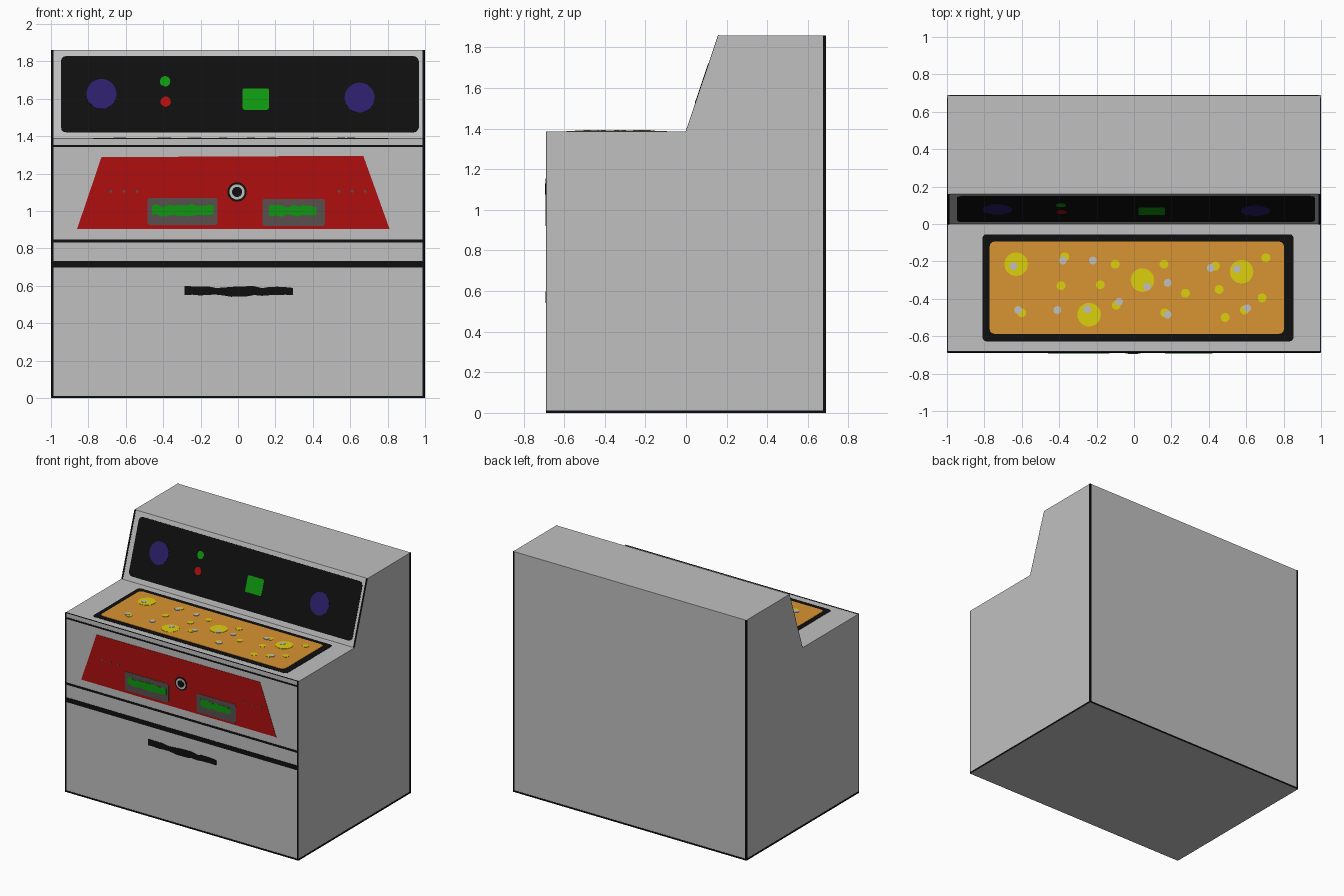
import bpy, bmesh, math, random
from mathutils import Vector

if "Cube" in bpy.data.objects:
    bpy.data.objects.remove(bpy.data.objects["Cube"])

random.seed(4)

def srgb(*c):
    return [((v / 255 + 0.055) / 1.055) ** 2.4 if v > 10 else v / 255 / 12.92 for v in c] + [1]

def material(name, *c):
    m = bpy.data.materials.new(name)
    m.diffuse_color = srgb(*c)
    m.use_nodes = True
    m.node_tree.nodes["Principled BSDF"].inputs["Base Color"].default_value = m.diffuse_color
    return m

GREY = material("light grey", 192, 192, 192)
BLACK = material("black", 15, 15, 15)
RED = material("red", 175, 15, 15)
GREEN = material("green", 15, 150, 15)
SLATE = material("dark grey", 88, 80, 78)
PURPLE = material("purple", 44, 30, 105)
ORANGE = material("orange", 217, 147, 50)
YELLOW = material("yellow", 222, 208, 12)

# Face frames: origin, horizontal axis, vertical axis (normal = u x v)
X, Y, Z = Vector((1, 0, 0)), Vector((0, 1, 0)), Vector((0, 0, 1))
D, TOP, STEP = 0.687, 1.385, 0.002
SLOPE = 0.16 / 0.475
FRONT = (-Y * D, X, Z)
BACK = (Y * D, -X, Z)
RIGHT = (X * 0.998, Y, Z)
LEFT = (-X * 0.998, -Y, Z)
COUNTER = (Z * TOP, X, Y)
PANEL = (-Y * TOP * SLOPE, X, Y * SLOPE + Z)

def finish(name, bm, mat):
    bmesh.ops.recalc_face_normals(bm, faces=bm.faces)
    me = bpy.data.meshes.new(name)
    bm.to_mesh(me)
    bm.free()
    me.materials.append(mat)
    ob = bpy.data.objects.new(name, me)
    bpy.context.collection.objects.link(ob)

def plates(name, outlines, frame, layer, mat):
    """Thin extruded plates lying on a face; higher layers stand above lower ones."""
    o, u, v = frame
    n = u.cross(v).normalized() * (STEP * layer)
    bm = bmesh.new()
    for pts in outlines:
        low = [bm.verts.new(o + u * a + v * b) for a, b in pts]
        high = [bm.verts.new(p.co + n) for p in low]
        bm.faces.new(high)
        bm.faces.new(low[::-1])
        for i in range(len(low)):
            j = (i + 1) % len(low)
            bm.faces.new((low[i], low[j], high[j], high[i]))
    finish(name, bm, mat)

def rect(x0, x1, y0, y1, r=0.0):
    if r == 0:
        return [(x0, y0), (x1, y0), (x1, y1), (x0, y1)]
    corners = [(x1 - r, y1 - r, 0), (x0 + r, y1 - r, 90), (x0 + r, y0 + r, 180), (x1 - r, y0 + r, 270)]
    return [(cx + r * math.cos(math.radians(a + t)), cy + r * math.sin(math.radians(a + t)))
            for cx, cy, a in corners for t in (0, 30, 60, 90)]

def disc(x, y, r, n=20):
    return [(x + r * math.cos(i * math.tau / n), y + r * math.sin(i * math.tau / n)) for i in range(n)]

def wavy(x0, x1, y, half, n=14):
    """Hand-painted looking horizontal stroke."""
    xs = [x0 + (x1 - x0) * i / n for i in range(n + 1)]
    low = [(x, y - half * random.uniform(0.6, 1.1)) for x in xs]
    high = [(x, y + half * random.uniform(0.6, 1.1)) for x in xs]
    return low + high[::-1]

# Cabinet body: one side profile extruded across the width
profile = [(-D, 0), (D, 0), (D, 1.86), (0.16, 1.86), (0, TOP), (-D, TOP)]
bm = bmesh.new()
a = [bm.verts.new((-0.998, y, z)) for y, z in profile]
b = [bm.verts.new((0.998, y, z)) for y, z in profile]
bm.faces.new(a)
bm.faces.new(b[::-1])
for i in range(6):
    j = (i + 1) % 6
    bm.faces.new((a[i], b[i], b[j], a[j]))
finish("cabinet_body", bm, GREY)

# Dark outlines along the cabinet edges
W, E = 0.012, 0.998
def verticals(z0, z1):
    return [rect(-E, -E + W, z0, z1), rect(E - W, E, z0, z1)]

plates("front_edge_lines", verticals(W, TOP) + [rect(-E, E, 0, W)], FRONT, 1, BLACK)
plates("back_edge_lines", verticals(W, 1.86) + [rect(-E, E, 0, W)], BACK, 1, BLACK)
plates("right_edge_lines", [rect(-D, D, 0, W), rect(D - W, D, W, 1.86)], RIGHT, 1, BLACK)
plates("left_edge_lines", [rect(-D, D, 0, W), rect(-D, -D + W, W, 1.86)], LEFT, 1, BLACK)
plates("panel_edge_lines", verticals(TOP, 1.86), PANEL, 1, BLACK)
plates("counter_edge_lines", [rect(-E, E, -D, -D + 0.008)], COUNTER, 1, BLACK)

# Front: seams, drawer and handle
IN = E - W
plates("front_seams", [rect(-IN, IN, 0.697, 0.733), rect(-IN, IN, 0.832, 0.848),
                       rect(-IN, IN, 1.341, 1.353)], FRONT, 1, BLACK)
plates("drawer_handle", [wavy(-0.285, 0.295, 0.57, 0.027)], FRONT, 2, BLACK)

# Front: red door with two displays and a round lock
plates("red_door", [[(-0.86, 0.905), (0.81, 0.905), (0.67, 1.295), (-0.73, 1.288)]], FRONT, 1, RED)
plates("display_plates", [rect(-0.485, -0.11, 0.925, 1.07, 0.015),
                          rect(0.13, 0.465, 0.92, 1.065, 0.015)], FRONT, 2, SLATE)
plates("display_readouts", [wavy(-0.46, -0.13, 1.005, 0.032),
                            wavy(0.165, 0.42, 1.0, 0.03)], FRONT, 3, GREEN)
plates("door_rivets", [disc(s * x, 1.105, 0.008, 8) for s in (-1, 1) for x in (0.54, 0.61, 0.68)],
       FRONT, 2, SLATE)
for layer, (part, r, mat) in enumerate([("rim", 0.052, BLACK), ("ring", 0.041, GREY), ("core", 0.027, BLACK)]):
    plates("lock_" + part, [disc(-0.005, 1.102, r)], FRONT, layer + 2, mat)

# Sloped control panel with dials and lamps
plates("control_panel", [rect(-0.947, 0.967, 1.42, 1.828, 0.03)], PANEL, 1, BLACK)
plates("dials", [disc(-0.73, 1.625, 0.08, 28), disc(0.65, 1.605, 0.08, 28)], PANEL, 2, PURPLE)
plates("green_lamps", [disc(-0.39, 1.692, 0.028), rect(0.025, 0.165, 1.54, 1.655, 0.008)], PANEL, 2, GREEN)
plates("red_lamp", [disc(-0.387, 1.583, 0.028)], PANEL, 2, RED)

# Cooking tray on the counter
plates("tray_rim", [rect(-0.81, 0.853, -0.627, -0.055, 0.02)], COUNTER, 1, BLACK)
plates("tray_filling", [rect(-0.773, 0.803, -0.588, -0.093, 0.03)], COUNTER, 2, ORANGE)
big = [(-0.63, -0.215), (0.045, -0.3), (0.575, -0.255), (-0.24, -0.485)]
small = [(-0.37, -0.175), (-0.39, -0.33), (-0.18, -0.325), (-0.1, -0.215), (-0.095, -0.435),
         (0.16, -0.215), (0.275, -0.37), (0.435, -0.225), (0.455, -0.35), (0.705, -0.18),
         (0.685, -0.395), (0.487, -0.5), (-0.6, -0.475), (0.165, -0.475), (0.59, -0.46)]
pale = [(-0.645, -0.225), (-0.38, -0.195), (-0.22, -0.195), (0.07, -0.335), (0.18, -0.315),
        (0.41, -0.235), (0.55, -0.24), (-0.62, -0.46), (-0.41, -0.46), (-0.25, -0.455),
        (-0.08, -0.415), (0.18, -0.485), (0.605, -0.45)]
plates("yellow_bubbles", [disc(x, y, 0.063, 24) for x, y in big] +
       [disc(x, y, 0.024, 14) for x, y in small], COUNTER, 3, YELLOW)
plates("pale_bubbles", [disc(x, y, 0.021, 14) for x, y in pale], COUNTER, 4, GREY)
